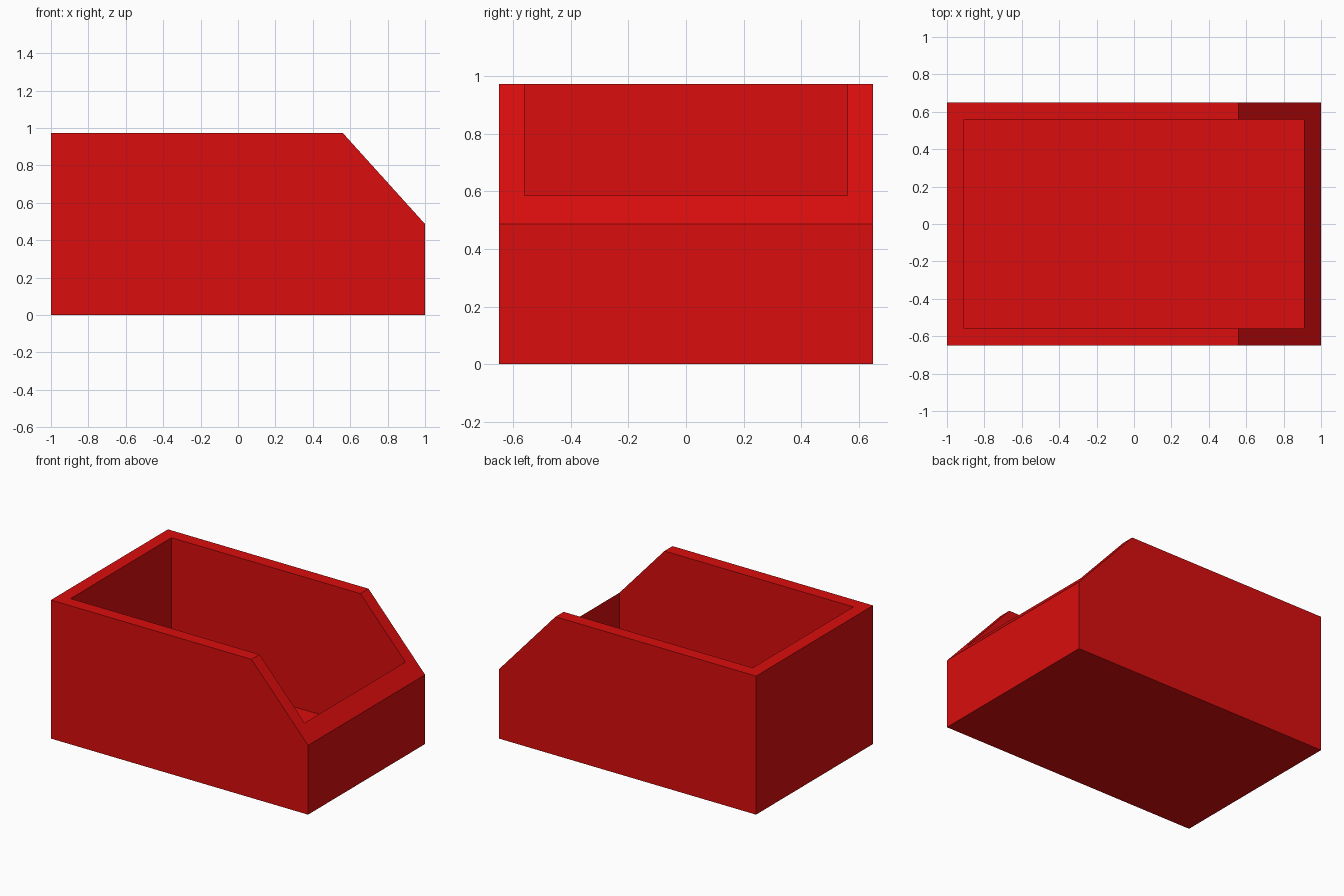
import bpy, bmesh

if "Cube" in bpy.data.objects:
    bpy.data.objects.remove(bpy.data.objects["Cube"])

# Single flat colour
red = bpy.data.materials.new("red plastic")
red.diffuse_color = (0.7, 0.004, 0.004, 1)
red.use_nodes = True
red.node_tree.nodes["Principled BSDF"].inputs["Base Color"].default_value = red.diffuse_color

HALF_X, HALF_Y, HEIGHT = 1.0, 0.65, 0.974
WALL, FLOOR = 0.09, 0.04
CUT_X, LIP_Z = 0.56, 0.487          # sloped opening on the right end
SLOPE = (HEIGHT - LIP_Z) / (HALF_X - CUT_X)


def rim_height(x):
    return min(HEIGHT, LIP_Z + (HALF_X - x) * SLOPE)


def section(bm, hx, hy, bottom):
    """Side profile as two vertex loops, at -hy and +hy."""
    pts = [(-hx, bottom), (hx, bottom), (hx, rim_height(hx)),
           (CUT_X, HEIGHT), (-hx, HEIGHT)]
    return [[bm.verts.new((x, y, z)) for x, z in pts] for y in (-hy, hy)]


bm = bmesh.new()
outer = section(bm, HALF_X, HALF_Y, 0)
inner = section(bm, HALF_X - WALL, HALF_Y - WALL, FLOOR)

# Outer and inner shells: side walls, floor and end walls
for near, far in (outer, inner):
    bm.faces.new(near)
    bm.faces.new(far)
    for a, b in ((0, 1), (1, 2), (4, 0)):
        bm.faces.new((near[a], near[b], far[b], far[a]))

# Rim joining the two shells
for o, i in zip(outer, inner):
    for a, b in ((2, 3), (3, 4)):
        bm.faces.new((o[a], o[b], i[b], i[a]))
for k in (2, 4):
    bm.faces.new((outer[0][k], outer[1][k], inner[1][k], inner[0][k]))

bmesh.ops.recalc_face_normals(bm, faces=bm.faces)
mesh = bpy.data.meshes.new("storage_bin")
bm.to_mesh(mesh)
bm.free()
mesh.materials.append(red)
bpy.context.collection.objects.link(bpy.data.objects.new("storage_bin", mesh))
